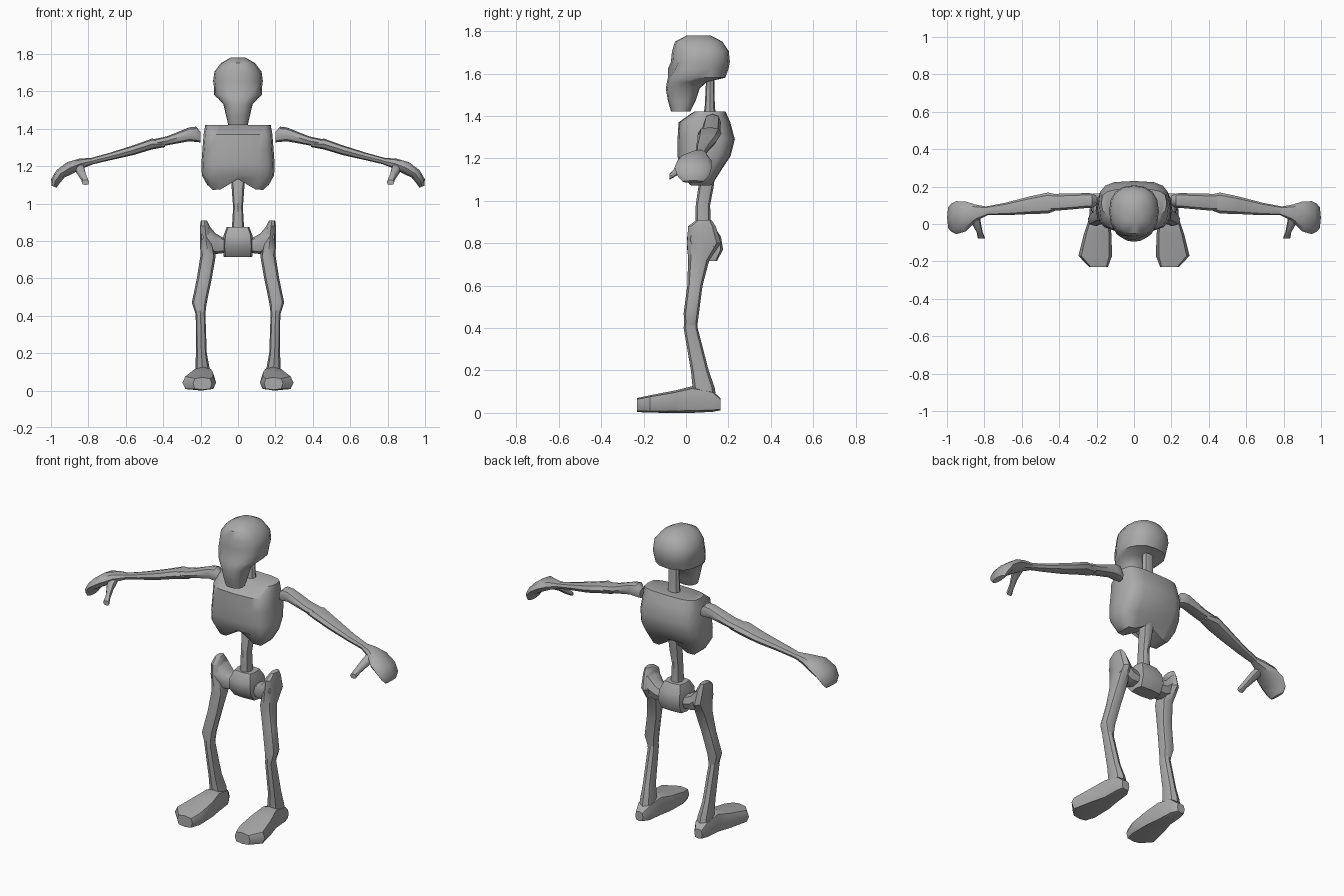
import bpy, bmesh, math

bone = bpy.data.materials.new("bone_grey")
bone.diffuse_color = (0.4, 0.4, 0.4, 1)


def loft(name, axis, sections, n=8, q=0.85, mirror=False, shape=None):
    """Skin rings along an axis. Section: position, centre a, centre b,
    radius a, radius b, optional tilt. Axes a, b are the two others in order."""
    bm = bmesh.new()
    rings = []
    for s in sections:
        p, a, b, ra, rb = s[:5]
        tilt = s[5] if len(s) > 5 else 0
        ring = []
        for k in range(n):
            t = 2 * math.pi * k / n
            c, d = math.cos(t), math.sin(t)
            u = ra * math.copysign(abs(c) ** q, c) if abs(c) > 1e-6 else 0
            v = rb * math.copysign(abs(d) ** q, d) if abs(d) > 1e-6 else 0
            P, A, B = p + v * math.sin(tilt), a + u, b + v * math.cos(tilt)
            co = {'X': (P, A, B), 'Y': (A, P, B), 'Z': (A, B, P)}[axis]
            ring.append(bm.verts.new(co))
        rings.append(ring)
    for r0, r1 in zip(rings, rings[1:]):
        for k in range(n):
            j = (k + 1) % n
            bm.faces.new((r0[k], r0[j], r1[j], r1[k]))
    # close the ends with strips of faces
    for r in (rings[0], rings[-1]):
        for k in range(n // 2):
            quad = [r[k], r[k + 1], r[(n - k - 1) % n], r[(n - k) % n]]
            bm.faces.new(list(dict.fromkeys(quad)))
    if shape:
        for v in bm.verts:
            shape(v.co)
    bmesh.ops.recalc_face_normals(bm, faces=bm.faces)
    me = bpy.data.meshes.new(name)
    bm.to_mesh(me)
    bm.free()
    me.materials.append(bone)
    ob = bpy.data.objects.new(name, me)
    bpy.context.collection.objects.link(ob)
    bpy.ops.object.select_all(action='DESELECT')
    ob.select_set(True)
    bpy.context.view_layer.objects.active = ob
    bpy.ops.object.shade_smooth_by_angle(angle=math.radians(42))
    if mirror:
        ob.modifiers.new("mirror", 'MIRROR').use_mirror_merge = False
    return ob


# Skull with jaw, eye sockets pressed into the front
def sockets(co):
    if 1.59 < co.z < 1.64 and co.y < 0.02 and 0.03 < abs(co.x) < 0.08:
        co.y += 0.025


loft("skull", 'Z', [
    (1.42, 0, -0.025, 0.052, 0.045), (1.47, 0, -0.02, 0.064, 0.065),
    (1.53, 0, -0.015, 0.078, 0.08), (1.56, 0, 0.005, 0.105, 0.095),
    (1.58, 0, 0.05, 0.127, 0.135), (1.62, 0, 0.057, 0.128, 0.143),
    (1.655, 0, 0.068, 0.133, 0.139), (1.705, 0, 0.068, 0.126, 0.134),
    (1.75, 0, 0.06, 0.092, 0.112), (1.78, 0, 0.06, 0.04, 0.055)],
    n=16, q=0.85, shape=sockets)

# Neck and lower spine
loft("neck", 'Z', [(1.38, 0, 0.112, 0.04, 0.035), (1.44, 0, 0.112, 0.035, 0.024),
                   (1.62, 0, 0.115, 0.033, 0.018)])
loft("spine", 'Z', [(0.74, 0, 0.085, 0.035, 0.035), (0.88, 0, 0.08, 0.032, 0.036),
                    (0.98, 0, 0.08, 0.026, 0.034), (1.07, 0, 0.095, 0.033, 0.036),
                    (1.16, 0, 0.105, 0.038, 0.036)])


# Rib cage, lower rim rising in the middle and at the sides
def rib_rim(co):
    if co.z < 1.08:
        x = abs(co.x)
        co.z = 1.06 + (0.07 * (1 - x / 0.12) if x < 0.12 else (x - 0.12) * 0.9)


loft("rib_cage", 'Z', [
    (1.06, 0, 0.07, 0.165, 0.055), (1.15, 0, 0.07, 0.193, 0.1),
    (1.21, 0, 0.085, 0.196, 0.125), (1.29, 0, 0.095, 0.19, 0.135),
    (1.37, 0, 0.087, 0.184, 0.122), (1.42, 0, 0.112, 0.175, 0.075)],
    n=16, q=0.6, shape=rib_rim)

# Pelvis block and hip joints
loft("pelvis", 'Z', [(0.715, 0, 0.1, 0.076, 0.045), (0.77, 0, 0.09, 0.082, 0.085),
                     (0.83, 0, 0.085, 0.077, 0.08), (0.875, 0, 0.085, 0.06, 0.05)],
     q=0.4)
loft("hip_joint", 'X', [(0.075, 0.09, 0.775, 0.05, 0.04), (0.12, 0.085, 0.785, 0.055, 0.055),
                        (0.165, 0.08, 0.82, 0.07, 0.075), (0.195, 0.08, 0.82, 0.06, 0.065)],
     mirror=True)

# Legs
loft("thigh", 'Z', [
    (0.91, 0.182, 0.085, 0.016, 0.035), (0.88, 0.177, 0.075, 0.026, 0.065),
    (0.80, 0.17, 0.085, 0.033, 0.08), (0.72, 0.16, 0.06, 0.041, 0.05),
    (0.60, 0.18, 0.042, 0.04, 0.036), (0.47, 0.207, 0.025, 0.04, 0.036),
    (0.40, 0.2, 0.022, 0.024, 0.03)], mirror=True)
loft("shin", 'Z', [
    (0.45, 0.205, 0.022, 0.03, 0.03), (0.40, 0.2, 0.022, 0.026, 0.033),
    (0.20, 0.196, 0.065, 0.029, 0.042), (0.12, 0.19, 0.083, 0.038, 0.052),
    (0.05, 0.19, 0.09, 0.042, 0.055)], mirror=True)
loft("foot", 'Y', [
    (0.163, 0.195, 0.04, 0.025, 0.028), (0.125, 0.19, 0.055, 0.044, 0.05),
    (0.03, 0.188, 0.063, 0.052, 0.063), (-0.05, 0.194, 0.053, 0.073, 0.053),
    (-0.17, 0.207, 0.042, 0.09, 0.041), (-0.23, 0.19, 0.037, 0.05, 0.033)],
    q=0.55, mirror=True)

# Arms
loft("upper_arm", 'X', [
    (0.2, 0.125, 1.355, 0.026, 0.028), (0.225, 0.125, 1.37, 0.039, 0.041),
    (0.26, 0.125, 1.37, 0.04, 0.037), (0.38, 0.118, 1.335, 0.044, 0.024),
    (0.46, 0.115, 1.32, 0.046, 0.022)], mirror=True)
loft("forearm", 'X', [
    (0.39, 0.118, 1.32, 0.035, 0.018), (0.46, 0.112, 1.318, 0.056, 0.029),
    (0.56, 0.1, 1.285, 0.047, 0.026), (0.69, 0.08, 1.25, 0.033, 0.02),
    (0.80, 0.07, 1.222, 0.022, 0.018)], mirror=True)

# Cupped hands with thumbs
loft("hand", 'X', [
    (0.78, 0.07, 1.226, 0.022, 0.018), (0.84, 0.06, 1.213, 0.042, 0.028, 0.2),
    (0.90, 0.04, 1.19, 0.08, 0.034, 0.4), (0.95, 0.034, 1.158, 0.088, 0.029, 0.8),
    (0.977, 0.034, 1.118, 0.075, 0.025, 1.1), (0.983, 0.034, 1.09, 0.05, 0.014, 1.2)],
    mirror=True)
loft("thumb", 'Y', [
    (0.06, 0.855, 1.205, 0.03, 0.022), (0.0, 0.842, 1.175, 0.024, 0.024),
    (-0.045, 0.825, 1.14, 0.016, 0.022), (-0.078, 0.815, 1.113, 0.02, 0.014)],
    mirror=True)
